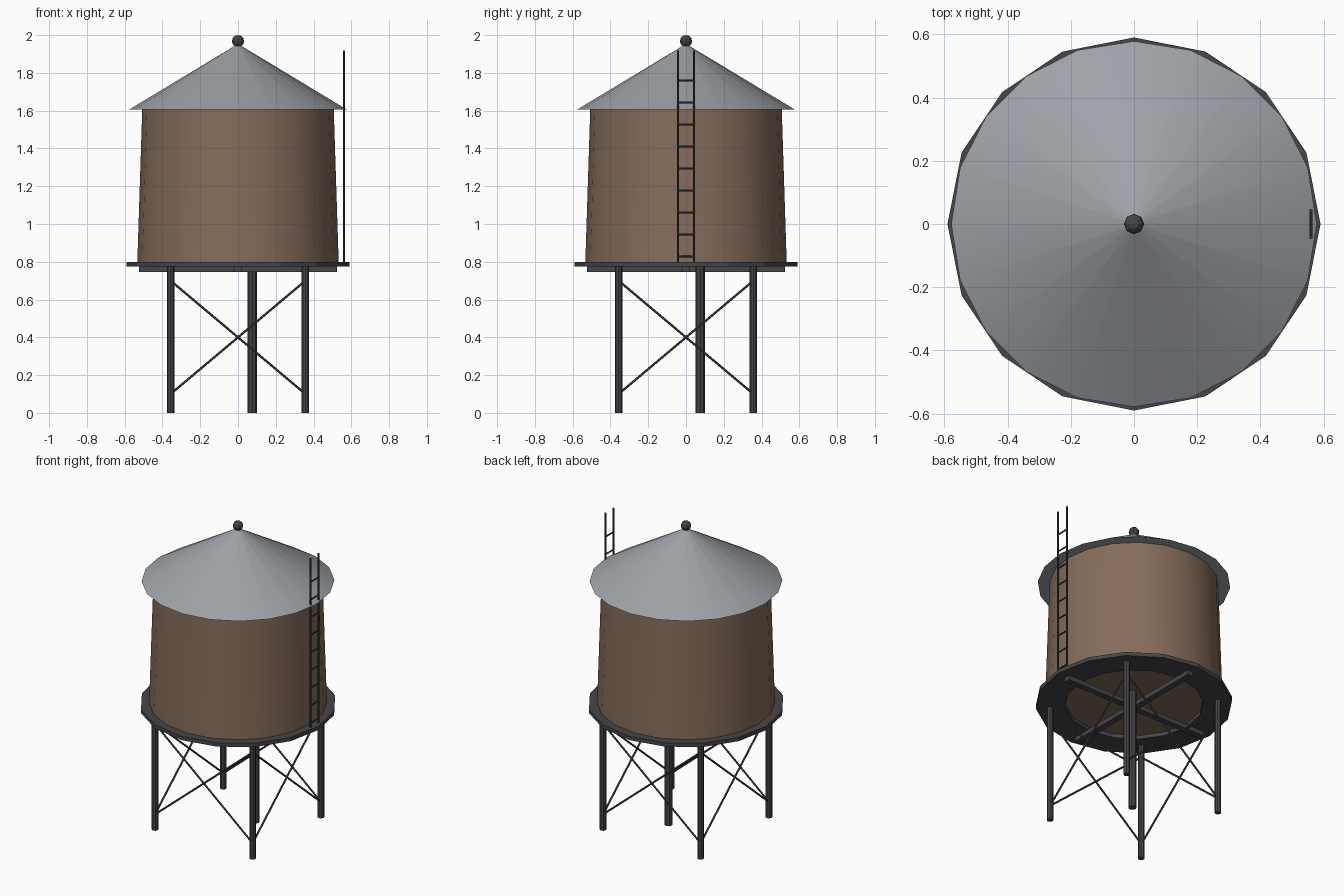
import bpy, bmesh, math
from mathutils import Vector

if "Cube" in bpy.data.objects:
    bpy.data.objects.remove(bpy.data.objects["Cube"])


def material(name, rgb):
    m = bpy.data.materials.new(name)
    m.diffuse_color = (*rgb, 1)
    m.use_nodes = True
    m.node_tree.nodes["Principled BSDF"].inputs["Base Color"].default_value = m.diffuse_color
    return m


WOOD = material("brown_wood", (0.235, 0.15, 0.105))
ROOF = material("grey_roof", (0.34, 0.36, 0.39))
STEEL = material("dark_steel", (0.062, 0.062, 0.068))
IRON = material("black_iron", (0.04, 0.042, 0.046))


def finish(name, bm, mat, smooth=False):
    bmesh.ops.recalc_face_normals(bm, faces=bm.faces)
    me = bpy.data.meshes.new(name)
    bm.to_mesh(me)
    bm.free()
    me.materials.append(mat)
    ob = bpy.data.objects.new(name, me)
    bpy.context.collection.objects.link(ob)
    if smooth:
        bpy.ops.object.select_all(action='DESELECT')
        ob.select_set(True)
        bpy.context.view_layer.objects.active = ob
        bpy.ops.object.shade_smooth_by_angle(angle=math.radians(30))
    return ob


def cone(name, r1, r2, z1, z2, sides, mat):
    """Capped upright cone with a corner on the +x axis."""
    bm = bmesh.new()
    bottom = [bm.verts.new((r1 * math.cos(a), r1 * math.sin(a), z1))
              for a in (math.tau * i / sides for i in range(sides))]
    top = [bm.verts.new((r2 * math.cos(a), r2 * math.sin(a), z2))
           for a in (math.tau * i / sides for i in range(sides))]
    for i in range(sides):
        j = (i + 1) % sides
        bm.faces.new((bottom[i], bottom[j], top[j], top[i]))
    bm.faces.new(bottom)
    bm.faces.new(top)
    return finish(name, bm, mat, True)


def ring(name, r_in, r_out, z1, z2, sides, mat):
    """Flat ring with a rectangular section."""
    bm = bmesh.new()
    section = [(r_in, z1), (r_out, z1), (r_out, z2), (r_in, z2)]
    loops = []
    for i in range(sides):
        a = math.tau * i / sides
        loops.append([bm.verts.new((r * math.cos(a), r * math.sin(a), z))
                      for r, z in section])
    for i in range(sides):
        p, q = loops[i], loops[(i + 1) % sides]
        for k in range(4):
            m = (k + 1) % 4
            bm.faces.new((p[k], q[k], q[m], p[m]))
    return finish(name, bm, mat)


def rod(name, a, b, radius, sides, mat):
    """Straight rod between two points."""
    a, b = Vector(a), Vector(b)
    bm = bmesh.new()
    bmesh.ops.create_cone(bm, cap_ends=True, segments=sides,
                          radius1=radius, radius2=radius, depth=(b - a).length)
    rot = (b - a).to_track_quat('Z', 'Y').to_matrix()
    bmesh.ops.rotate(bm, verts=bm.verts, matrix=rot, cent=(0, 0, 0))
    bmesh.ops.translate(bm, verts=bm.verts, vec=(a + b) / 2)
    return finish(name, bm, mat)


def box(name, size, centre, mat):
    bm = bmesh.new()
    bmesh.ops.create_cube(bm, size=1)
    bmesh.ops.scale(bm, verts=bm.verts, vec=size)
    bmesh.ops.translate(bm, verts=bm.verts, vec=centre)
    return finish(name, bm, mat)


# Tank, roof and platform
cone("tank", 0.533, 0.507, 0.80, 1.607, 20, WOOD)
cone("roof", 0.578, 0.006, 1.605, 1.95, 20, ROOF)
ring("platform", 0.415, 0.59, 0.775, 0.80, 16, STEEL)

# Roof knob
bm = bmesh.new()
bmesh.ops.create_uvsphere(bm, u_segments=8, v_segments=6, radius=0.032)
bmesh.ops.translate(bm, verts=bm.verts, vec=(0, 0, 1.968))
finish("roof_knob", bm, STEEL)

# Crossed beams under the platform
box("beam_across", (1.05, 0.04, 0.03), (0, 0, 0.76), STEEL)
box("beam_along", (0.04, 1.05, 0.03), (0, 0, 0.76), STEEL)

# Legs, with crossed braces on each side
L = 0.357
corners = [(-L, -L), (L, -L), (L, L), (-L, L)]
for i, (x, y) in enumerate(corners):
    nx, ny = corners[(i + 1) % 4]
    rod(f"leg_{i + 1}", (x, y, 0), (x, y, 0.778), 0.02, 8, STEEL)
    rod(f"brace_up_{i + 1}", (x, y, 0.10), (nx, ny, 0.70), 0.006, 6, STEEL)
    rod(f"brace_down_{i + 1}", (x, y, 0.70), (nx, ny, 0.10), 0.006, 6, STEEL)

# Water pipe
rod("water_pipe", (0.075, 0.075, 0), (0.075, 0.075, 0.805), 0.025, 8, STEEL)

# Ladder
for side, y in (("front", -0.042), ("back", 0.042)):
    rod(f"ladder_rail_{side}", (0.56, y, 0.795), (0.56, y, 1.918), 0.006, 6, IRON)
for i in range(9):
    z = 0.827 + 0.1167 * i
    rod(f"ladder_rung_{i + 1}", (0.56, -0.042, z), (0.56, 0.042, z), 0.005, 6, IRON)
